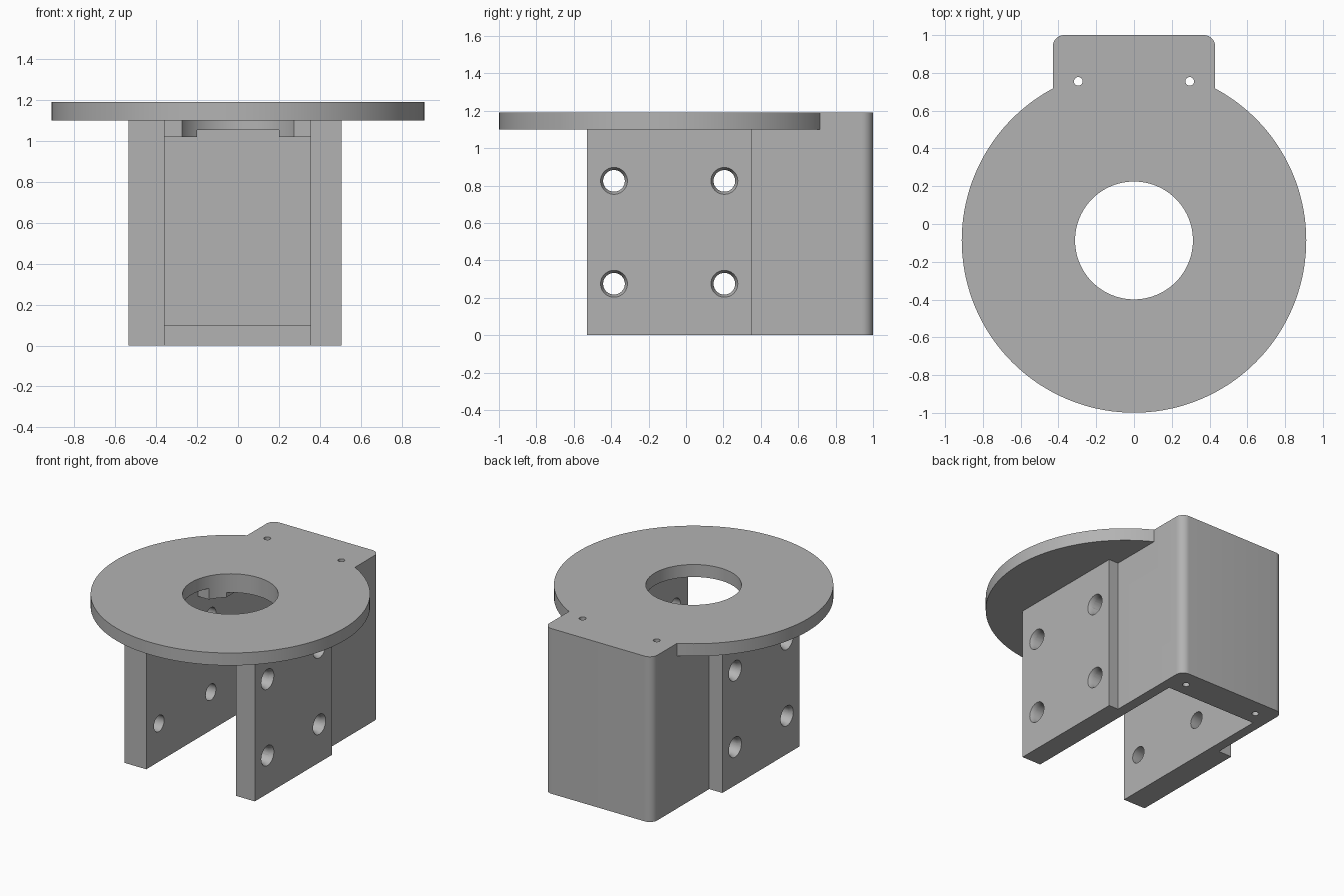
import bpy, bmesh, math
from mathutils import Matrix, Vector

if "Cube" in bpy.data.objects:
    bpy.data.objects.remove(bpy.data.objects["Cube"], do_unlink=True)

grey = bpy.data.materials.new("plain grey")
grey.use_nodes = True
colour = (0.45, 0.45, 0.45, 1)
grey.diffuse_color = colour
grey.node_tree.nodes["Principled BSDF"].inputs["Base Color"].default_value = colour


def finish(name, bm):
    bmesh.ops.recalc_face_normals(bm, faces=bm.faces)
    mesh = bpy.data.meshes.new(name)
    bm.to_mesh(mesh)
    bm.free()
    mesh.materials.append(grey)
    ob = bpy.data.objects.new(name, mesh)
    bpy.context.collection.objects.link(ob)
    return ob


def box(name, x, y, z, round_back=0):
    bm = bmesh.new()
    bmesh.ops.create_cube(bm, size=1)
    for v in bm.verts:
        v.co = Vector([(r[0] + r[1]) / 2 + c * (r[1] - r[0]) for c, r in zip(v.co, (x, y, z))])
    if round_back:
        edges = [e for e in bm.edges if all(abs(v.co.y - y[1]) < 1e-4 for v in e.verts)
                 and abs(e.verts[0].co.z - e.verts[1].co.z) > 0.1]
        bmesh.ops.bevel(bm, geom=edges, offset=round_back, segments=10,
                        affect='EDGES', profile=0.5)
    return finish(name, bm)


def rod(name, start, end, r1, r2=None, sides=40):
    """Cylinder or cone frustum running from start to end."""
    a, b = Vector(start), Vector(end)
    turn = (b - a).to_track_quat('Z', 'Y').to_matrix().to_4x4()
    bm = bmesh.new()
    bmesh.ops.create_cone(bm, cap_ends=True, segments=sides, radius1=r1,
                          radius2=r1 if r2 is None else r2, depth=(b - a).length,
                          matrix=Matrix.Translation((a + b) / 2) @ turn)
    return finish(name, bm)


def combine(target, tool, operation):
    mod = target.modifiers.new("join", 'BOOLEAN')
    mod.operation, mod.solver, mod.object = operation, 'EXACT', tool
    bpy.ops.object.select_all(action='DESELECT')
    bpy.context.view_layer.objects.active = target
    target.select_set(True)
    bpy.ops.object.modifier_apply(modifier=mod.name)
    bpy.data.objects.remove(tool, do_unlink=True)


TOP, UNDER = 1.19, 1.10
CY = -0.087                      # centre of the round plate
LEFT, RIGHT = -0.36, 0.355       # inner faces of the side walls
OUT_L, OUT_R = -0.535, 0.505     # outer faces of the side walls

# Round plate, side walls and rear housing
bracket = rod("mounting_bracket", (0, CY, UNDER), (0, CY, TOP), 0.912, sides=144)
combine(bracket, box("walls", (OUT_L, OUT_R), (-0.53, 0.35), (0, 1.15)), 'UNION')
combine(bracket, box("housing", (-0.43, 0.43), (0.3, 1), (0, TOP), 0.06), 'UNION')

# Open channel, rear pocket above the bottom lip, ceiling step between rails
combine(bracket, box("channel", (LEFT, RIGHT), (-0.7, 0.78), (-0.1, 1.02)), 'DIFFERENCE')
combine(bracket, box("pocket", (LEFT, RIGHT), (0.5, 0.94), (0.1, 1.02)), 'DIFFERENCE')
combine(bracket, box("front_gap", (LEFT, RIGHT), (-0.7, 0.06), (0.9, UNDER)), 'DIFFERENCE')
combine(bracket, box("ceiling_step", (-0.2, 0.2), (0, 0.94), (0.9, 1.055)), 'DIFFERENCE')

# Central opening
combine(bracket, rod("opening", (0, CY, 0.8), (0, CY, 1.3), 0.312, sides=96), 'DIFFERENCE')

# Side bolt holes, countersunk on both outer faces
for y in (-0.385, 0.205):
    for z in (0.275, 0.825):
        combine(bracket, rod("bolt", (-0.7, y, z), (0.7, y, z), 0.058), 'DIFFERENCE')
        for face, s in ((OUT_L, -1), (OUT_R, 1)):
            sink = rod("sink", (face + s * 0.01, y, z), (face - s * 0.03, y, z), 0.077, 0.057)
            combine(bracket, sink, 'DIFFERENCE')

# Small screw holes in the top tab and bottom lip
for x in (-0.295, 0.295):
    combine(bracket, rod("screw", (x, 0.755, 0.9), (x, 0.755, 1.3), 0.023, sides=24), 'DIFFERENCE')
    combine(bracket, rod("screw", (x, 0.88, -0.1), (x, 0.88, 0.2), 0.023, sides=24), 'DIFFERENCE')

bpy.ops.object.select_all(action='DESELECT')
bracket.select_set(True)
bpy.context.view_layer.objects.active = bracket
bpy.ops.object.shade_smooth_by_angle(angle=math.radians(30))
